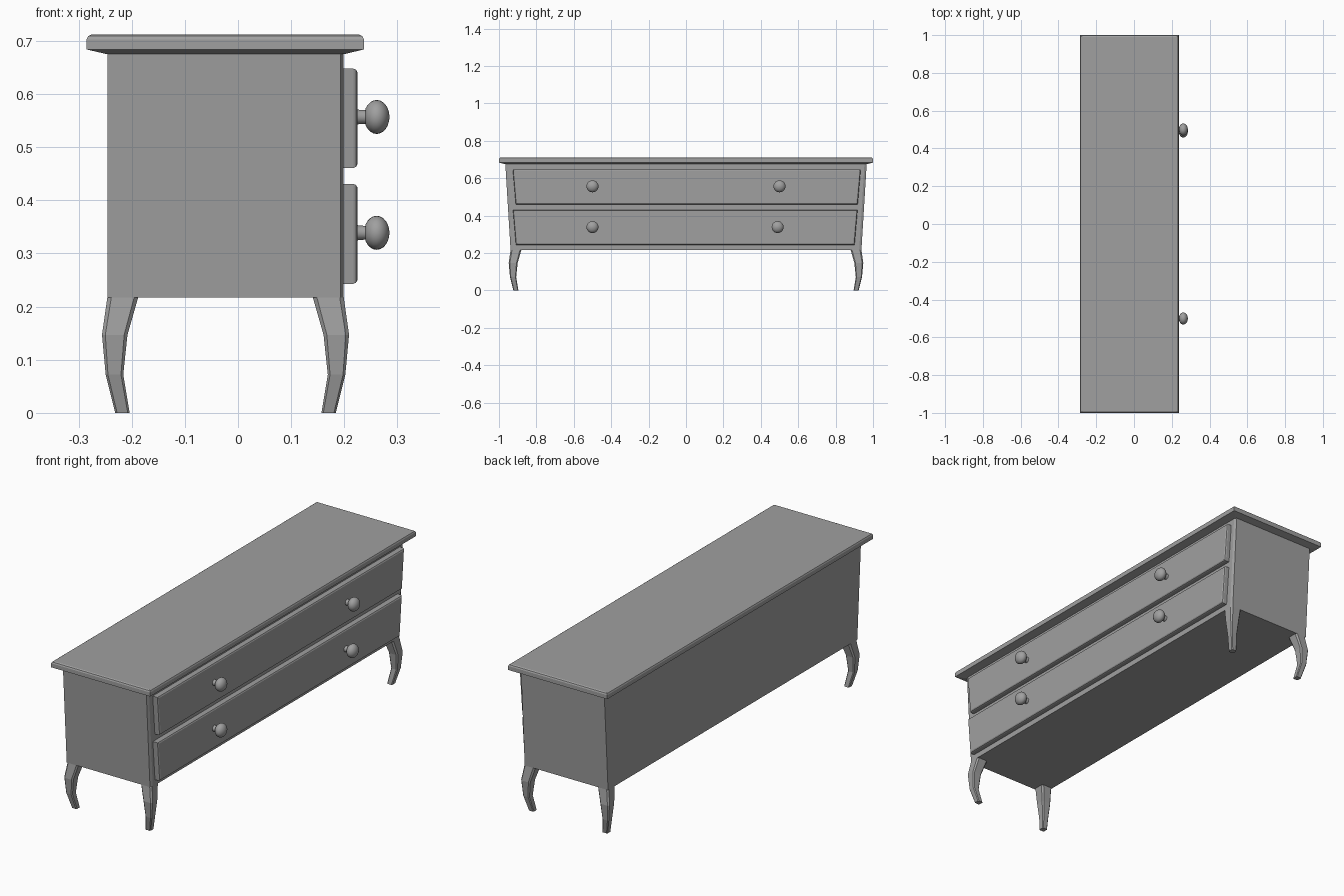
import bpy
import bmesh
import math

if "Cube" in bpy.data.objects:
    bpy.data.objects.remove(bpy.data.objects["Cube"], do_unlink=True)

grey = bpy.data.materials.new("painted grey")
grey.use_nodes = True
COLOUR = (0.35, 0.35, 0.35, 1)
grey.diffuse_color = COLOUR
grey.node_tree.nodes["Principled BSDF"].inputs["Base Color"].default_value = COLOUR

BACK, FRONT = -0.246, 0.199      # cabinet depth
MID_X = (BACK + FRONT) / 2
LEG_TOP, BODY_TOP = 0.217, 0.675


def loft(name, rings, smooth=False):
    """Join matching rings of points into a closed solid."""
    bm = bmesh.new()
    rows = [[bm.verts.new(p) for p in ring] for ring in rings]
    n = len(rows[0])
    for low, high in zip(rows, rows[1:]):
        for i in range(n):
            j = (i + 1) % n
            bm.faces.new((low[i], low[j], high[j], high[i]))
    bm.faces.new(rows[0][::-1])
    bm.faces.new(rows[-1])
    bmesh.ops.recalc_face_normals(bm, faces=bm.faces)
    mesh = bpy.data.meshes.new(name)
    bm.to_mesh(mesh)
    bm.free()
    mesh.materials.append(grey)
    obj = bpy.data.objects.new(name, mesh)
    bpy.context.collection.objects.link(obj)
    if smooth:
        bpy.ops.object.select_all(action='DESELECT')
        obj.select_set(True)
        bpy.context.view_layer.objects.active = obj
        bpy.ops.object.shade_smooth_by_angle(angle=math.radians(40))
    return obj


def rect(x0, x1, half, z):
    return [(x0, -half, z), (x1, -half, z), (x1, half, z), (x0, half, z)]


# Cabinet body: wider at the top, front corners chamfered
def body_ring(half, z, c=0.006):
    return [(BACK, -half, z), (FRONT - c, -half, z), (FRONT, c * 2 - half, z),
            (FRONT, half - c * 2, z), (FRONT - c, half, z), (BACK, half, z)]


loft("cabinet_body", [body_ring(0.938, LEG_TOP), body_ring(0.966, BODY_TOP)])

# Overhanging top with sloped underside and chamfered rim
loft("table_top", [
    rect(BACK, FRONT, 0.964, BODY_TOP),
    rect(-0.285, 0.237, 1.0, 0.684),
    rect(-0.285, 0.237, 1.0, 0.703),
    rect(-0.282, 0.234, 0.997, 0.709),
    rect(-0.276, 0.228, 0.991, 0.712),
])


# Drawer fronts: tapered panels with chamfered edges
def drawer_ring(x, z0, z1, low, high, shift, inset):
    return [(x, shift - low + inset, z0 + inset), (x, shift + low - inset, z0 + inset),
            (x, shift + high - inset, z1 - inset), (x, shift - high + inset, z1 - inset)]


def drawer(name, z0, z1, low, high, shift):
    steps = [(FRONT - 0.004, 0), (0.217, 0), (0.222, 0.002), (0.225, 0.007)]
    loft(name, [drawer_ring(x, z0, z1, low, high, shift, i) for x, i in steps])


drawer("upper_drawer", 0.461, 0.648, 0.914, 0.930, 0.004)
drawer("lower_drawer", 0.243, 0.431, 0.905, 0.921, -0.004)

# Turned knobs: flared stem and flattened ball
STEM = [(0.222, 0.015), (0.228, 0.0135), (0.240, 0.013)]
BALL = [(0.261 - 0.024 * math.cos(a), 0.032 * math.sin(a))
        for a in (math.radians(d) for d in range(30, 180, 15))]


def knob(name, y, z, sides=24):
    turns = [2 * math.pi * k / sides for k in range(sides)]
    loft(name, [[(x, y + r * math.cos(t), z + r * math.sin(t)) for t in turns]
                for x, r in STEM + BALL + [(0.285, 0.002)]], smooth=True)


for row, z, ys in (("upper", 0.557, (-0.5, 0.5)), ("lower", 0.339, (-0.5, 0.49))):
    for side, y in zip(("right", "left"), ys):
        knob(f"{row}_{side}_knob", y, z)

# Curved legs: height, outer offset and inner offset from the cabinet corner
LEG = [(LEG_TOP, 0, 0.058), (0.147, -0.010, 0.038),
       (0.072, -0.003, 0.030), (0, 0.015, 0.042)]


def leg(name, sx, sy):
    rings = []
    for z, a, b in LEG:
        c = (b - a) * 0.13
        outline = [(a + c, a), (b - c, a), (b, a + c), (b, b - c),
                   (b - c, b), (a + c, b), (a, b - c), (a, a + c)]
        rings.append([(MID_X + sx * ((FRONT - BACK) / 2 - u), sy * (0.938 - v), z)
                      for u, v in outline])
    loft(name, rings)


for end, sx in (("drawer_side", 1), ("rear_side", -1)):
    for side, sy in (("left", 1), ("right", -1)):
        leg(f"{end}_{side}_leg", sx, sy)
